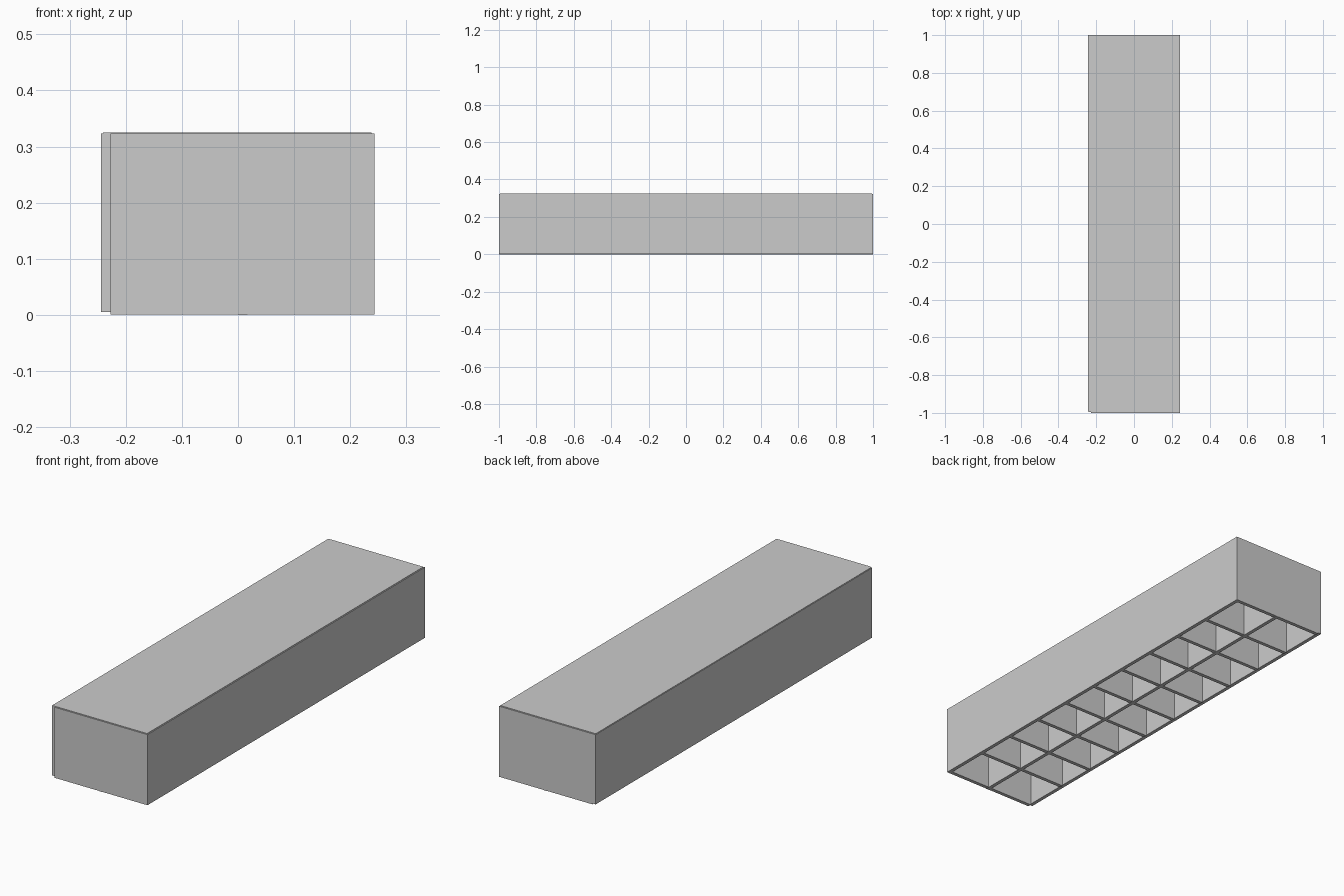
import bpy

if "Cube" in bpy.data.objects:
    bpy.data.objects.remove(bpy.data.objects["Cube"])

T = 0.017                      # board thickness
X0, X1, H = -0.244, 0.243, 0.325
Z0 = 0.005                     # lower edge of the outer casing
PITCH = 0.193                  # spacing of the shelves


def board(name, x, y, z):
    """Axis-aligned board from (min, max) ranges."""
    bpy.ops.mesh.primitive_cube_add(size=1, location=[(a + b) / 2 for a, b in (x, y, z)])
    ob = bpy.context.object
    ob.name = name
    ob.scale = [b - a for a, b in (x, y, z)]
    bpy.ops.object.transform_apply(location=False, rotation=False, scale=True)
    return ob


# outer casing and back panel
board("left_side", (X0, X0 + T), (-0.993, 1), (Z0, 0.323))
board("right_side", (X1 - T, X1), (-1 + T, 1 - T), (Z0, 0.323))
board("bottom_board", (X0 + T, X1), (-1, -1 + T), (Z0, 0.323))
board("top_board", (X0 + T, X1), (1 - T, 1), (Z0, 0.323))
board("back_panel", (X0 + 0.003, X1 - 0.005), (-0.995, 0.995), (0.322, H))

# upright divider and shelves, with thin edge banding on the open face
board("centre_divider", (0, T), (-1 + T, 1 - T), (Z0, 0.322))
board("divider_edge", (0, T), (-1, 1), (0, Z0))
board("right_edge", (X1 - T, X1), (-1, 1), (0.001, Z0))
ys = [-1] + [PITCH * k - T / 2 for k in range(-4, 5)] + [1 - T]
for y in ys:
    for x in ((X0 + T, 0), (T, X1 - T)):
        board("shelf_edge", x, (y, y + T), (0.001, Z0))
        if y not in (ys[0], ys[-1]):
            board("shelf", x, (y, y + T), (Z0, 0.322))
